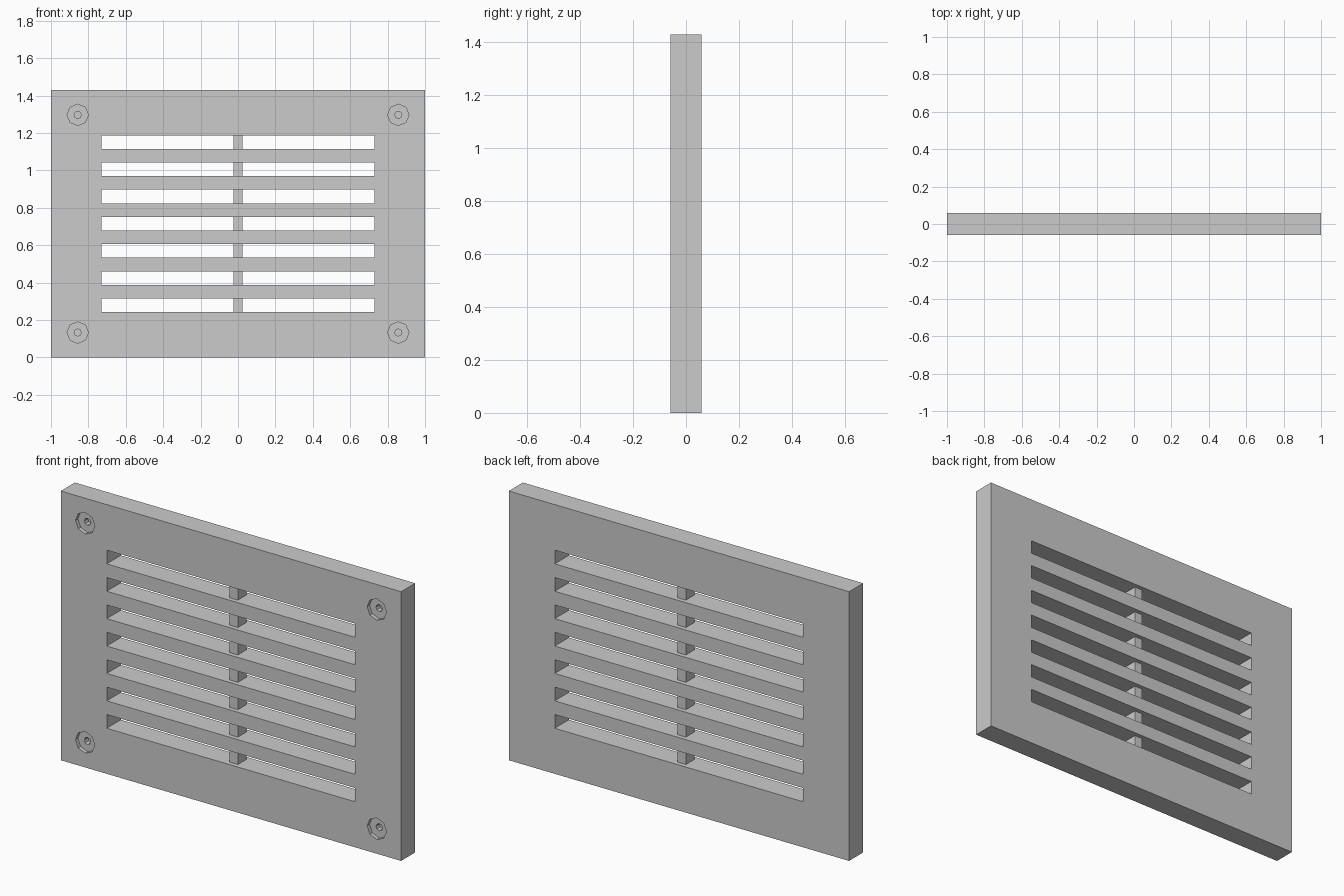
import bpy
from math import pi

if "Cube" in bpy.data.objects:
    bpy.data.objects.remove(bpy.data.objects["Cube"])

W, H, T = 2.0, 1.43, 0.118          # plate width, height, thickness
SLOT_W, SLOT_LOW, SLOT_HIGH = 1.46, 0.242, 1.188
SLOTS = 7
BAR = (SLOT_HIGH - SLOT_LOW) / (2 * SLOTS - 1)   # slots and slats are equally tall


def box(name, size, loc):
    bpy.ops.mesh.primitive_cube_add(size=1, location=loc)
    ob = bpy.context.object
    ob.name = name
    ob.scale = size
    bpy.ops.object.transform_apply(location=False, rotation=False, scale=True)
    return ob


def octagon(name, radius, y0, y1, x, z):
    bpy.ops.mesh.primitive_cylinder_add(
        vertices=8, radius=radius, depth=y1 - y0,
        location=(x, (y0 + y1) / 2, z), rotation=(pi / 2, 0, pi * 0))
    ob = bpy.context.object
    ob.name = name
    return ob


def cut(target, cutter):
    mod = target.modifiers.new("cut", 'BOOLEAN')
    mod.operation = 'DIFFERENCE'
    mod.solver = 'EXACT'
    mod.object = cutter
    bpy.context.view_layer.objects.active = target
    bpy.ops.object.modifier_apply(modifier=mod.name)
    bpy.data.objects.remove(cutter, do_unlink=True)


# Plate with horizontal vent slots
plate = box("vent_plate", (W, T, H), (0, 0, H / 2))
for i in range(SLOTS):
    z = SLOT_LOW + BAR * (2 * i + 0.5)
    cut(plate, box("slot_cutter", (SLOT_W, T * 2, BAR), (0, 0, z)))

# Recessed octagonal screw seats with a small blind hole in each corner
front = -T / 2
for sx in (-1, 1):
    for sz in (-1, 1):
        x, z = sx * 0.857, H / 2 + sz * 0.582
        cut(plate, octagon("seat_cutter", 0.057, front - 0.05, front + 0.02, x, z))
        cut(plate, octagon("hole_cutter", 0.019, front - 0.05, front + 0.05, x, z))

# Central upright rib, set back from both faces, bridging the slots
box("centre_rib", (0.048, T * 0.6, SLOT_HIGH - SLOT_LOW + 0.04),
    (0, 0, (SLOT_LOW + SLOT_HIGH) / 2))
